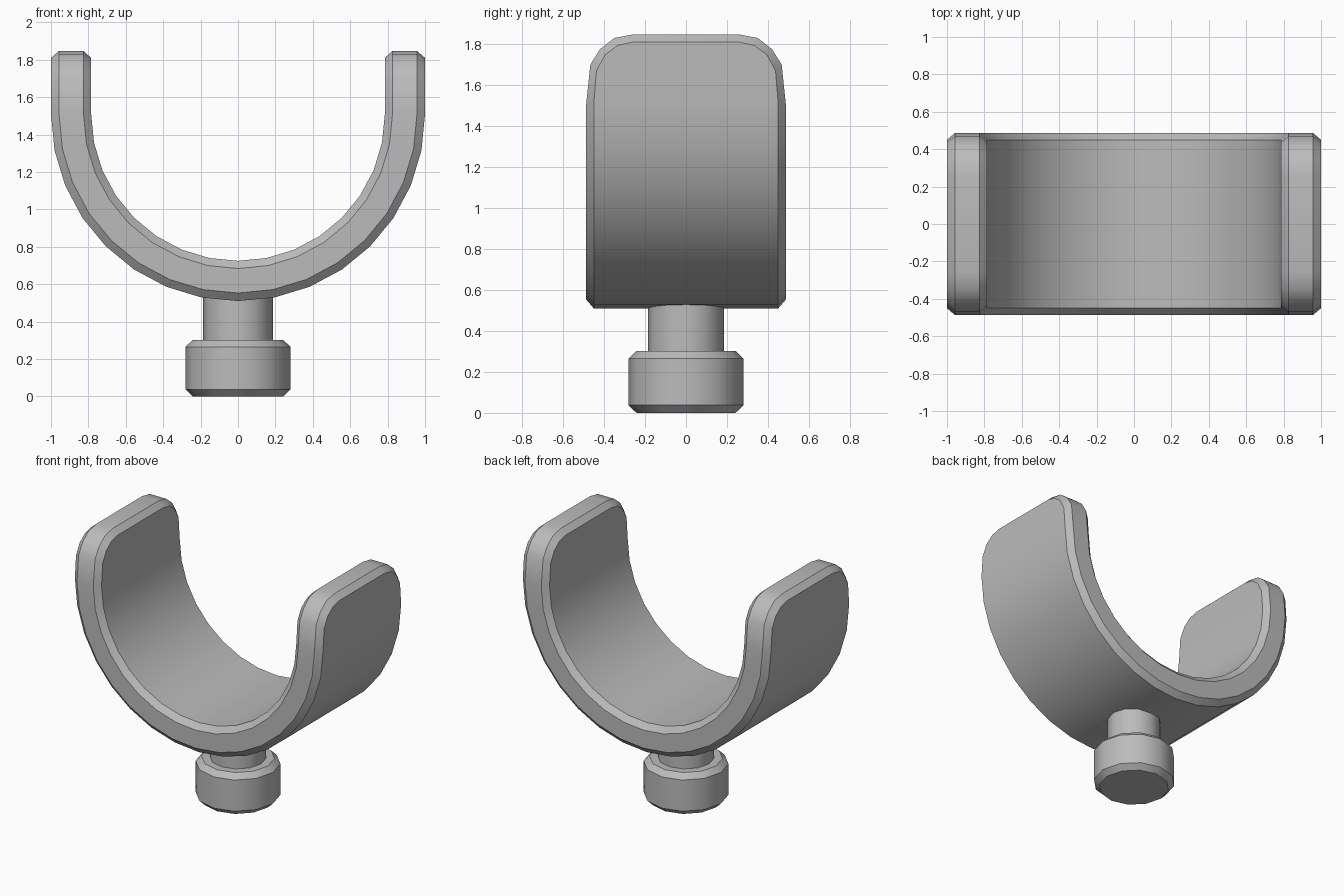
import bpy, bmesh, math

if "Cube" in bpy.data.objects:
    bpy.data.objects.remove(bpy.data.objects["Cube"])

grey = bpy.data.materials.new("plain grey")
grey.diffuse_color = (0.5, 0.5, 0.5, 1)
grey.use_nodes = True
grey.node_tree.nodes["Principled BSDF"].inputs["Base Color"].default_value = grey.diffuse_color

CZ = 1.51  # centre height of the cradle arc


def finish(bm, name):
    bmesh.ops.recalc_face_normals(bm, faces=bm.faces)
    me = bpy.data.meshes.new(name)
    bm.to_mesh(me)
    bm.free()
    me.materials.append(grey)
    ob = bpy.data.objects.new(name, me)
    bpy.context.collection.objects.link(ob)
    bpy.ops.object.select_all(action='DESELECT')
    ob.select_set(True)
    bpy.context.view_layer.objects.active = ob
    bpy.ops.object.shade_smooth_by_angle(angle=math.radians(38))
    return ob


# Rounded arm ends as (height, half width): full outline and chamfer inset
full = [(1.847, 0.26), (1.83, 0.35), (1.775, 0.42), (1.70, 0.467)]
inset = [(1.81, 0.26), (1.793, 0.335), (1.748, 0.395), (1.67, 0.437)]


def cradle_rows(r, ends, half):
    rows = [(r, z, w) for z, w in ends]
    for i in range(17):
        a = math.pi * i / 16
        rows.append((r * math.cos(a), CZ - r * math.sin(a), half))
    rows += [(-r, z, w) for z, w in reversed(ends)]
    return rows


# U-shaped cradle: four layers from the inner face to the outer face
bm = bmesh.new()
layers = []
for r, ends, half in [(0.785, inset, 0.45), (0.826, full, 0.487),
                      (0.957, full, 0.487), (1.0, inset, 0.45)]:
    rows = cradle_rows(r, ends, half)
    front = [bm.verts.new((x, -w, z)) for x, z, w in rows]
    back = [bm.verts.new((x, w, z)) for x, z, w in rows]
    layers.append((front, back))
for front, back in (layers[0], layers[-1]):      # inner and outer faces
    for i in range(len(front) - 1):
        bm.faces.new((front[i], front[i + 1], back[i + 1], back[i]))
loops = [f + b[::-1] for f, b in layers]
for a, b in zip(loops, loops[1:]):               # rim and chamfers
    n = len(a)
    for i in range(n):
        j = (i + 1) % n
        bm.faces.new((a[i], a[j], b[j], b[i]))
finish(bm, "cradle")


# Turned 12-sided parts from a (radius, height) profile
def turned(name, profile, sides=12):
    bm = bmesh.new()
    rings = [[bm.verts.new((r * math.cos(2 * math.pi * k / sides),
                            r * math.sin(2 * math.pi * k / sides), z))
              for k in range(sides)] for r, z in profile]
    for a, b in zip(rings, rings[1:]):
        for k in range(sides):
            j = (k + 1) % sides
            bm.faces.new((a[k], a[j], b[j], b[k]))
    bm.faces.new(rings[0])
    bm.faces.new(rings[-1])
    return finish(bm, name)


turned("pin_neck", [(0.186, 0.28), (0.186, 0.6)])
turned("pin_base", [(0.242, 0), (0.281, 0.038), (0.281, 0.265), (0.242, 0.302)])
